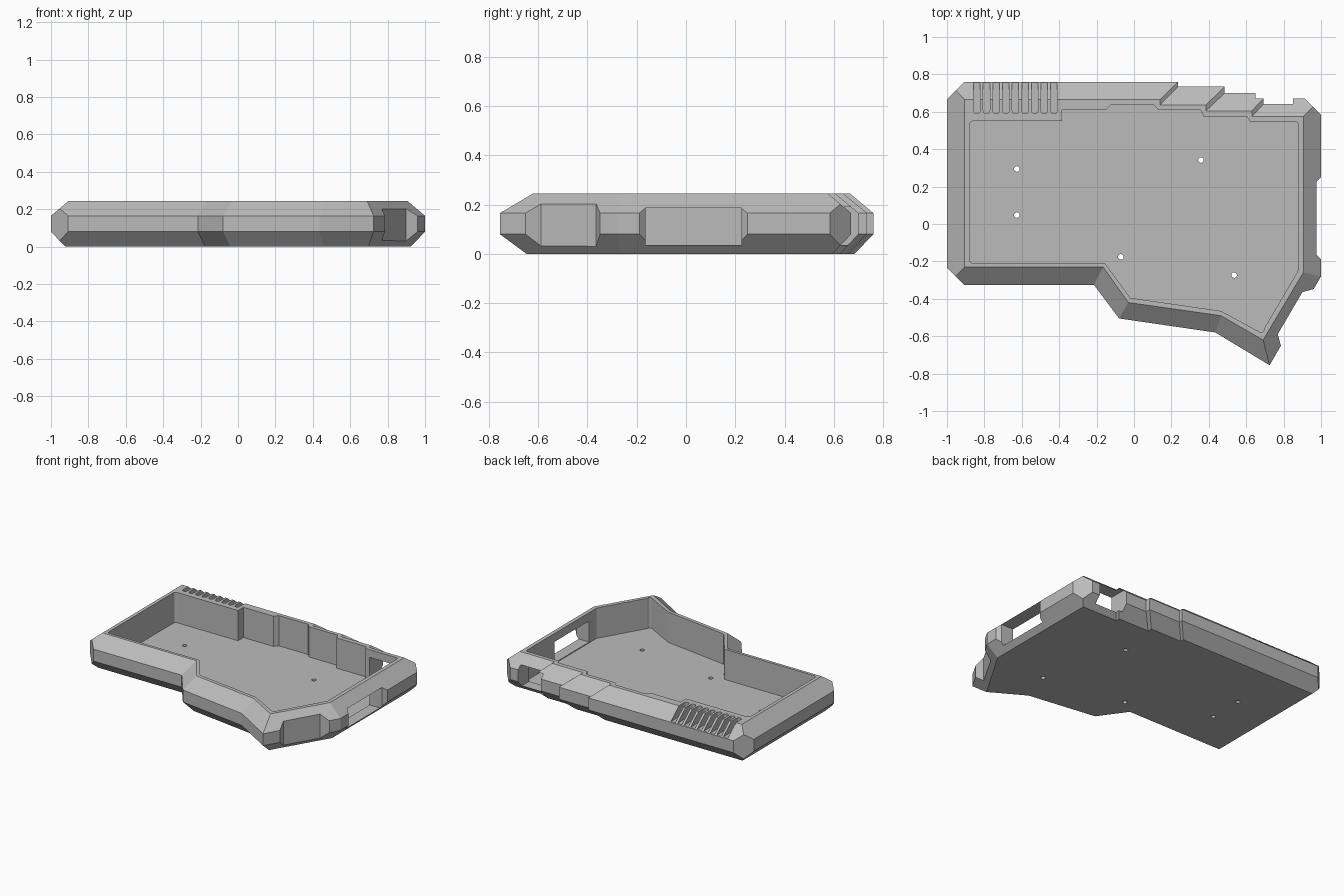
import bpy, bmesh, math
from mathutils import Vector

if "Cube" in bpy.data.objects:
    bpy.data.objects.remove(bpy.data.objects["Cube"])

TOP, FLOOR = 0.245, 0.03

grey = bpy.data.materials.new("plain grey")
grey.use_nodes = True
grey.diffuse_color = (0.5, 0.5, 0.5, 1)
grey.node_tree.nodes["Principled BSDF"].inputs["Base Color"].default_value = (0.5, 0.5, 0.5, 1)


def loft(name, rings, chamfers=()):
    """Closed solid through rings of (outline, z), with optional vertical corner cuts."""
    bm = bmesh.new()
    loops = [[bm.verts.new((x, y, z)) for x, y in pts] for pts, z in rings]
    bm.faces.new(loops[0])
    bm.faces.new(loops[-1])
    for a, b in zip(loops, loops[1:]):
        for i in range(len(a)):
            j = (i + 1) % len(a)
            bm.faces.new((a[i], a[j], b[j], b[i]))
    bmesh.ops.recalc_face_normals(bm, faces=bm.faces)
    for co, no in chamfers:
        geom = bm.verts[:] + bm.edges[:] + bm.faces[:]
        bmesh.ops.bisect_plane(bm, geom=geom, plane_co=co, plane_no=no, clear_outer=True)
        bmesh.ops.holes_fill(bm, edges=[e for e in bm.edges if e.is_boundary], sides=0)
    bmesh.ops.recalc_face_normals(bm, faces=bm.faces)
    mesh = bpy.data.meshes.new(name)
    bm.to_mesh(mesh)
    bm.free()
    mesh.materials.append(grey)
    obj = bpy.data.objects.new(name, mesh)
    bpy.context.collection.objects.link(obj)
    return obj


def cut(target, name, pts, z0, z1):
    """Subtract a vertical prism from the target."""
    cutter = loft(name, [(pts, z0), (pts, z1)])
    cutter.hide_render = True
    mod = target.modifiers.new(name, "BOOLEAN")
    mod.operation, mod.solver, mod.object = "DIFFERENCE", "EXACT", cutter
    bpy.context.view_layer.objects.active = target
    bpy.ops.object.modifier_apply(modifier=name)
    bpy.data.objects.remove(cutter)


def arc(cx, cy, r, a0, a1, n):
    angles = [math.radians(a0 + (a1 - a0) * i / n) for i in range(n + 1)]
    return [(cx + r * math.cos(a), cy + r * math.sin(a)) for a in angles]


# Case outline: widest edge and matching top edge
outer = [(-1, .76), (.235, .76), (.235, .735), (.485, .735), (.485, .70), (.72, .70),
         (.72, .67), (1, .67), (1, -.28), (.725, -.755), (.435, -.58), (-.08, -.505),
         (-.215, -.325), (-1, -.325)]
inner = [(-.905, .665), (.14, .665), (.14, .637), (.385, .637), (.385, .605), (.63, .605),
         (.63, .575), (.905, .575), (.905, -.26), (.69, -.62), (.465, -.49), (-.03, -.42),
         (-.165, -.23), (-.905, -.23)]
base = [tuple(Vector(o).lerp(Vector(i), .8)) for o, i in zip(outer, inner)]
corners = [((-1, .667, .1), (-1, 1, 0)), ((1, .583, .1), (1, 1, 0)), ((-1, -.233, .1), (-1, -1, 0))]
case = loft("case_shell", [(base, 0), (outer, .08), (outer, .165), (inner, TOP)], corners)

# Open cavity with stepped back wall
cavity = (arc(-.86, -.19, .02, 270, 180, 4) + arc(-.86, .53, .02, 180, 90, 4)
          + [(-.385, .55), (-.385, .61), (-.15, .61), (-.125, .637), (.105, .637), (.13, .61),
             (.355, .61), (.375, .572), (.605, .572), (.62, .547)]
          + arc(.862, .532, .015, 90, 0, 3)
          + [(.877, -.25), (.695, -.56)] + arc(.68, -.565, .015, -20, -110, 3)
          + [(.465, -.465), (-.02, -.395), (-.155, -.21)])
cut(case, "cavity", cavity, FLOOR, .4)

# Side window with flared cheeks
cut(case, "side_window", [(.8, -.165), (.976, -.165), (1.05, -.24), (1.05, .30),
                          (.976, .225), (.8, .225)], .036, .186)

# Back port opening
cut(case, "back_port", [(.65, .5), (.85, .5), (.85, .8), (.65, .8)], .036, .19)

# Shallow recess on the diagonal wall
n, t = Vector((.865, -.5)), Vector((.5, .865))
recess = [tuple(n * d + t * s) for d, s in
          ((.961, -.125), (1.06, -.224), (1.06, .233), (.961, .134))]
cut(case, "diagonal_recess", recess, .03, .202)

# Row of vent slots along the back edge
for k in range(9):
    x = -.84 + k * .0515
    slot = arc(x, .607, .0175, 180, 360, 8) + [(x + .0175, .8), (x - .0175, .8)]
    cut(case, "vent_slot", slot, .168, .4)

# Screw holes through the floor
for x, y in ((-.626, .294), (-.626, .048), (.358, .342), (-.07, -.176), (.535, -.273)):
    cut(case, "screw_hole", arc(x, y, .015, 0, 345, 23), -.1, .1)

for poly in case.data.polygons:
    poly.use_smooth = False
    poly.material_index = 0
